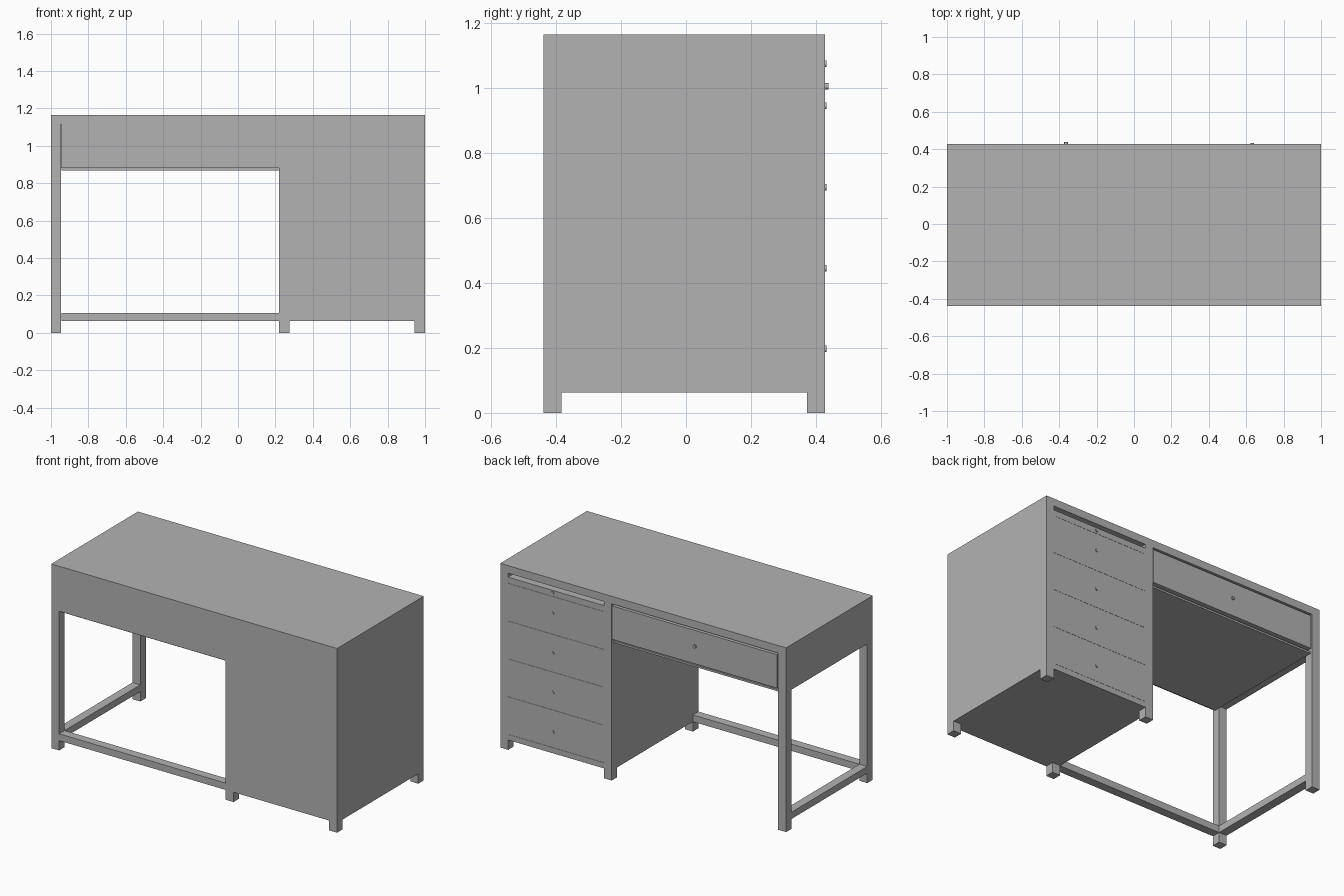
import bpy
from math import pi

cube = bpy.data.objects.get("Cube")
if cube:
    bpy.data.objects.remove(cube, do_unlink=True)

GREY = (0.45, 0.45, 0.45, 1)
mat = bpy.data.materials.new("plain grey")
mat.use_nodes = True
mat.diffuse_color = GREY
mat.node_tree.nodes["Principled BSDF"].inputs["Base Color"].default_value = GREY


def box(name, x, y, z):
    """Box from (min, max) ranges."""
    ranges = (x, y, z)
    bpy.ops.mesh.primitive_cube_add(size=1, location=[(a + b) / 2 for a, b in ranges])
    ob = bpy.context.object
    ob.name = name
    ob.scale = [b - a for a, b in ranges]
    bpy.ops.object.transform_apply(location=False, rotation=False, scale=True)
    ob.data.materials.append(mat)
    return ob


def knob(name, x, z, reach):
    """Short round pull standing out from the drawer face."""
    start = BACK - 0.01
    bpy.ops.mesh.primitive_cylinder_add(vertices=16, radius=0.01, depth=reach - start,
                                        location=(x, (start + reach) / 2, z),
                                        rotation=(pi / 2, 0, 0))
    ob = bpy.context.object
    ob.name = name
    ob.data.materials.append(mat)
    bpy.ops.object.shade_smooth_by_angle()


# Main dimensions
FRONT, BACK = -0.438, 0.428
POST = 0.055
TOP, UNDER_TOP = 1.165, 1.117
APRON, RAIL = 0.88, 0.062
PED = 0.22                      # inner side of the drawer pedestal
PANEL = 0.02
IN_FRONT, IN_BACK = FRONT + POST, BACK - POST

# Tabletop
box("tabletop", (-1, 1), (FRONT, BACK), (UNDER_TOP, TOP))

# Six full-height posts that end as feet
for side, x in (("right", -1), ("middle", PED), ("left", 1 - POST)):
    for end, y in (("front", FRONT), ("back", IN_BACK)):
        box(f"{side}_{end}_post", (x, x + POST), (y, y + POST), (0, UNDER_TOP))

# Pedestal carcass
ped_in = (PED + POST, 1 - POST)
box("pedestal_inner_side", (PED, PED + PANEL), (IN_FRONT, IN_BACK), (RAIL, UNDER_TOP))
box("pedestal_outer_side", (1 - PANEL, 1), (IN_FRONT, IN_BACK), (RAIL, UNDER_TOP))
box("pedestal_front_panel", ped_in, (FRONT, FRONT + PANEL), (RAIL, UNDER_TOP))
box("pedestal_floor", (PED + PANEL, 1 - PANEL), (IN_FRONT, IN_BACK), (RAIL, 0.097))
box("pedestal_front_floor_rail", ped_in, (FRONT + PANEL, IN_FRONT), (RAIL, 0.097))
box("pedestal_back_floor_rail", ped_in, (IN_BACK, BACK), (RAIL, 0.097))

# Pedestal drawers, flush with the frame, with an open slot above them
edges = (0.098, 0.336, 0.576, 0.815, 1.054, 1.093)
knob_heights = (0.197, 0.445, 0.695, 0.945, 1.075)
for i, height in enumerate(knob_heights):
    box(f"pedestal_drawer_{i + 1}", ped_in, (IN_FRONT, BACK), (edges[i], edges[i + 1] - 0.001))
    knob(f"pedestal_knob_{i + 1}", 0.632, height, 0.433)

# Knee space: aprons, drawer floor and wide drawer
span = (-1 + POST, PED)
box("front_apron", span, (FRONT, FRONT + PANEL), (APRON, UNDER_TOP))
box("side_apron", (-1, -1 + PANEL), (IN_FRONT, IN_BACK), (APRON, UNDER_TOP))
box("side_apron_lining", (-1 + PANEL, -1 + POST), (IN_FRONT, IN_BACK), (APRON, UNDER_TOP))
box("drawer_floor", span, (FRONT + PANEL, BACK - 0.012), (0.868, APRON))
box("wide_drawer", (span[0] + 0.007, PED - 0.002), (IN_FRONT, BACK), (0.893, 1.105))
knob("wide_drawer_knob", -0.363, 1.005, 0.438)

# Low stretchers along the front and the open side
box("front_stretcher", span, (FRONT, IN_FRONT), (RAIL, 0.105))
box("side_stretcher", (-1, -1 + POST), (IN_FRONT, IN_BACK), (RAIL, 0.105))
